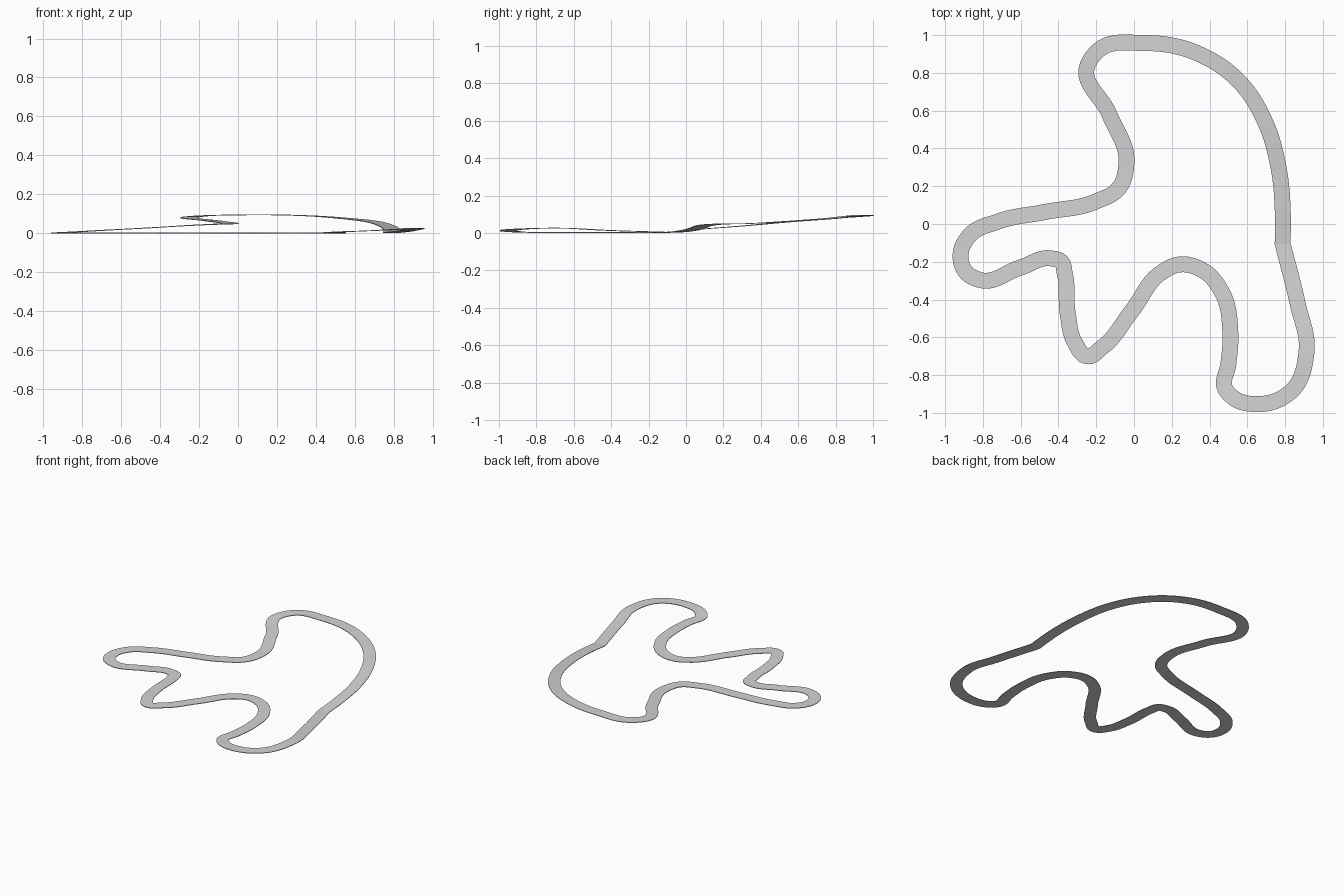
import bpy
import bmesh
from mathutils import Vector
from mathutils.geometry import interpolate_bezier

HALF_WIDTH = 0.042
THICKNESS = 0.004
STEPS = 10
HANDLE = 0.36

# Centre line of the circuit, starting at the kink: x, y, height
CENTRE_LINE = [
    (0.787, -0.105, 0.004), (0.788, 0.05, 0.018), (0.763, 0.31, 0.038),
    (0.69, 0.55, 0.06), (0.565, 0.745, 0.075), (0.36, 0.893, 0.09),
    (0.055, 0.958, 0.095), (-0.19, 0.918, 0.089), (-0.246, 0.84, 0.083),
    (-0.13, 0.58, 0.064), (-0.04, 0.32, 0.05), (-0.08, 0.19, 0.048),
    (-0.2, 0.12, 0.043), (-0.475, 0.063, 0.027), (-0.72, 0.013, 0.014),
    (-0.87, -0.06, 0.005), (-0.918, -0.16, 0.002), (-0.89, -0.255, 0.002),
    (-0.82, -0.295, 0.002), (-0.6, -0.23, 0.002), (-0.44, -0.182, 0.002),
    (-0.385, -0.2, 0.002), (-0.367, -0.26, 0.002), (-0.35, -0.48, 0.002),
    (-0.312, -0.63, 0.002), (-0.25, -0.7, 0.002), (-0.165, -0.65, 0.002),
    (-0.015, -0.465, 0.002), (0.155, -0.25, 0.002), (0.225, -0.217, 0.002),
    (0.36, -0.243, 0.002), (0.465, -0.36, 0.002), (0.51, -0.575, 0.002),
    (0.5, -0.74, 0.003), (0.482, -0.87, 0.004), (0.52, -0.915, 0.007),
    (0.665, -0.953, 0.013), (0.835, -0.883, 0.021), (0.913, -0.68, 0.026),
    (0.866, -0.42, 0.014),
]


def tangent(before, here, after):
    """Direction at a point of the circle through it and its neighbours."""
    back, ahead = here - before, after - here
    return (back / back.length_squared + ahead / ahead.length_squared).normalized()


def smooth_loop(points):
    """Sample a closed curve that is smooth everywhere but at the first point."""
    count = len(points)
    tangents = [tangent(points[i - 1], points[i], points[(i + 1) % count])
                for i in range(count)]
    samples = []
    for i, start in enumerate(points):
        j = (i + 1) % count
        end = points[j]
        chord = end - start
        leave = chord.normalized() if i == 0 else tangents[i]
        arrive = chord.normalized() if j == 0 else tangents[j]
        reach = chord.length * HANDLE
        samples += interpolate_bezier(start, start + leave * reach,
                                      end - arrive * reach, end, STEPS + 1)[:-1]
    return samples


def build_ribbon(name, path, half_width, material):
    """Sweep a level thin strip along a closed path."""
    bm = bmesh.new()
    pairs = []
    for i, point in enumerate(path):
        along = tangent(path[i - 1], point, path[(i + 1) % len(path)])
        side = Vector((-along.y, along.x, 0)).normalized() * half_width
        pairs.append((bm.verts.new(point + side), bm.verts.new(point - side)))
    for i, (left, right) in enumerate(pairs):
        next_left, next_right = pairs[(i + 1) % len(pairs)]
        bm.faces.new((left, right, next_right, next_left))
    mesh = bpy.data.meshes.new(name)
    bm.to_mesh(mesh)
    bm.free()
    mesh.materials.append(material)
    ribbon = bpy.data.objects.new(name, mesh)
    bpy.context.scene.collection.objects.link(ribbon)
    slab = ribbon.modifiers.new("thin slab", 'SOLIDIFY')
    slab.thickness = THICKNESS
    slab.offset = 0
    return ribbon


def flat_material(name, colour):
    material = bpy.data.materials.new(name)
    material.use_nodes = True
    material.diffuse_color = colour
    material.node_tree.nodes["Principled BSDF"].inputs["Base Color"].default_value = colour
    return material


default_cube = bpy.data.objects.get("Cube")
if default_cube:
    bpy.data.objects.remove(default_cube, do_unlink=True)

# Road surface of the circuit
grey = flat_material("light grey", (0.66, 0.66, 0.66, 1))
control_points = [Vector(p) for p in CENTRE_LINE]
build_ribbon("track_surface", smooth_loop(control_points), HALF_WIDTH, grey)
